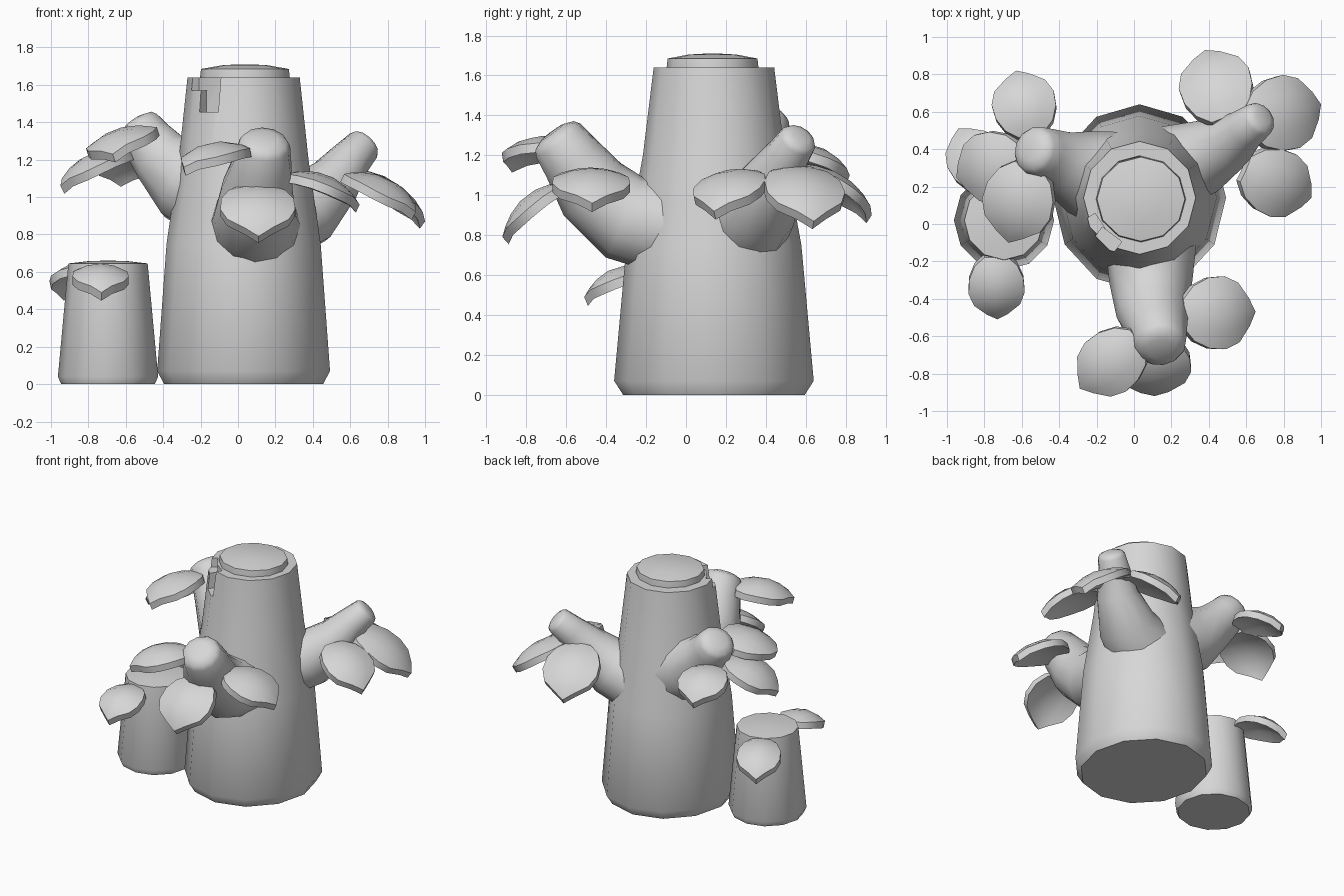
import bpy, bmesh, math
from mathutils import Vector, Matrix

if "Cube" in bpy.data.objects:
    bpy.data.objects.remove(bpy.data.objects["Cube"], do_unlink=True)

GREY = (0.68, 0.68, 0.68, 1.0)
mat = bpy.data.materials.new("plain grey")
mat.use_nodes = True
mat.diffuse_color = GREY
mat.node_tree.nodes["Principled BSDF"].inputs["Base Color"].default_value = GREY


def make(name, bm):
    bmesh.ops.remove_doubles(bm, verts=bm.verts, dist=0.0005)
    bmesh.ops.recalc_face_normals(bm, faces=bm.faces)
    me = bpy.data.meshes.new(name)
    bm.to_mesh(me)
    bm.free()
    ob = bpy.data.objects.new(name, me)
    bpy.context.collection.objects.link(ob)
    me.materials.append(mat)
    return ob


def activate(ob):
    bpy.ops.object.select_all(action='DESELECT')
    ob.select_set(True)
    bpy.context.view_layer.objects.active = ob


def smooth(ob, angle):
    activate(ob)
    bpy.ops.object.shade_smooth_by_angle(angle=math.radians(angle))


def skin(bm, rings):
    """Join equal rings of points into a closed tube."""
    rows = [[bm.verts.new(p) for p in r] for r in rings]
    n = len(rows[0])
    for a, b in zip(rows, rows[1:]):
        for i in range(n):
            j = (i + 1) % n
            bm.faces.new((a[i], a[j], b[j], b[i]))
    bm.faces.new(rows[0][::-1])
    bm.faces.new(rows[-1])


def lathe(name, cx, cy, profile, sides=12):
    """Stack of oval rings given as (x radius, y radius, z)."""
    bm = bmesh.new()
    skin(bm, [[(cx + rx * math.sin(k * math.tau / sides),
                cy + ry * math.cos(k * math.tau / sides), z)
               for k in range(sides)] for rx, ry, z in profile])
    return make(name, bm)


def branch(name, path, sides=12):
    """Tapered limb through (x, y, z, radius) stations, with a rounded end."""
    pts = [Vector(p[:3]) for p in path]
    rad = [p[3] for p in path]
    end = (pts[-1] - pts[-2]).normalized()
    tip, r = pts[-1], rad[-1]
    for step, f in ((0.22, 0.86), (0.36, 0.5)):
        pts.append(tip + end * r * step)
        rad.append(r * f)
    rings = []
    for i, p in enumerate(pts):
        d = (pts[min(i + 1, len(pts) - 1)] - pts[max(i - 1, 0)]).normalized()
        u = d.cross(Vector((0, 0, 1))).normalized()
        w = u.cross(d)
        rings.append([p + rad[i] * (u * math.cos(k * math.tau / sides)
                                    + w * math.sin(k * math.tau / sides))
                      for k in range(sides)])
    bm = bmesh.new()
    skin(bm, rings)
    smooth(make(name, bm), 60)


def leaf(name, base, tip, width, roll=0.0, arch=0.075, cup=0.05, thick=0.048):
    """Arched, round-backed leaf with a pointed tip."""
    b, e = Vector(base), Vector(tip)
    d = (e - b).normalized()
    side = Matrix.Rotation(roll, 3, d) @ d.cross(Vector((0, 0, 1))).normalized()
    up = side.cross(d)
    outline = ((0, .40), (.13, .76), (.33, .97), (.55, 1), (.74, .82), (.89, .38), (1, 0))
    bm = bmesh.new()
    rows = []
    for t, w in outline:
        c = b.lerp(e, t) + up * arch * 4 * t * (1 - t)
        rows.append([bm.verts.new(c + side * (v * w * width / 2) - up * (cup * (v * w) ** 2))
                     for v in (-1, -0.5, 0, 0.5, 1)])
    for p, q in zip(rows, rows[1:]):
        for i in range(4):
            bm.faces.new((p[i], p[i + 1], q[i + 1], q[i]))
    bmesh.ops.remove_doubles(bm, verts=bm.verts, dist=0.0005)
    # Thicken downwards
    top = list(bm.faces)
    geo = bmesh.ops.extrude_face_region(bm, geom=top, use_keep_orig=True)["geom"]
    for v in geo:
        if isinstance(v, bmesh.types.BMVert):
            v.co -= up * thick
    smooth(make(name, bm), 35)


# Main trunk with a chamfered foot and a bark rim
trunk = lathe("trunk", 0.03, 0.14, [(0.425, 0.455, 0), (0.462, 0.50, 0.07),
                                    (0.412, 0.438, 0.75), (0.347, 0.356, 1.20),
                                    (0.30, 0.302, 1.64), (0.225, 0.225, 1.64),
                                    (0.22, 0.22, 1.60)])

# Stepped notch broken out of the bark rim
for deg, width, low in ((233, 0.13, 1.455), (213, 0.12, 1.57)):
    bm = bmesh.new()
    bmesh.ops.create_cube(bm, size=1)
    bm.transform(Matrix.Translation((0.03, 0.14, low + 0.2))
                 @ Matrix.Rotation(math.radians(deg), 4, 'Z')
                 @ Matrix.Translation((0.345, 0, 0))
                 @ Matrix.Diagonal((0.2, width, 0.4, 1)))
    cutter = make("notch_cutter", bm)
    cutter.hide_render = True
    activate(trunk)
    mod = trunk.modifiers.new("notch", 'BOOLEAN')
    mod.operation = 'DIFFERENCE'
    mod.solver = 'EXACT'
    mod.object = cutter
    bpy.ops.object.modifier_apply(modifier=mod.name)
    bpy.data.objects.remove(cutter, do_unlink=True)
smooth(trunk, 48)

# Domed wood core showing above the rim
smooth(lathe("trunk_core", 0.037, 0.133, [(0.24, 0.23, 1.40), (0.24, 0.23, 1.64),
                                          (0.235, 0.225, 1.685), (0.12, 0.12, 1.705),
                                          (0.03, 0.03, 1.71)]), 50)

# Small stump
smooth(lathe("small_stump", -0.695, 0.02, [(0.25, 0.25, 0), (0.268, 0.268, 0.04),
                                           (0.212, 0.212, 0.645), (0.11, 0.11, 0.657),
                                           (0.03, 0.03, 0.66)]), 50)

# Branches
branch("front_branch", [(0.09, -0.05, 0.84, 0.25), (0.09, -0.31, 0.89, 0.222),
                        (0.10, -0.47, 1.03, 0.195), (0.13, -0.57, 1.18, 0.16),
                        (0.14, -0.64, 1.275, 0.14)])
branch("right_branch", [(0.20, 0.30, 0.87, 0.23), (0.37, 0.36, 0.935, 0.20),
                        (0.52, 0.44, 1.09, 0.145), (0.60, 0.51, 1.20, 0.112),
                        (0.67, 0.56, 1.275, 0.097)])
branch("left_branch", [(-0.10, 0.23, 1.02, 0.27), (-0.28, 0.28, 1.09, 0.23),
                       (-0.41, 0.34, 1.21, 0.165), (-0.49, 0.38, 1.31, 0.14),
                       (-0.53, 0.395, 1.365, 0.13)])

# Leaves: base, tip, width, roll
LEAVES = {
    "right_leaf_back": ((0.49, 0.57, 1.16), (0.38, 0.93, 0.90), 0.39, 0),
    "right_leaf_outer": ((0.62, 0.55, 1.15), (1.00, 0.64, 0.87), 0.40, 0),
    "right_leaf_front": ((0.60, 0.29, 1.13), (0.95, 0.14, 0.92), 0.36, 0),
    "front_leaf_right": ((0.27, -0.48, 1.13), (0.65, -0.47, 0.96), 0.39, 0),
    "front_leaf_left": ((0.02, -0.62, 1.27), (-0.29, -0.88, 1.16), 0.34, 0),
    "front_leaf_centre": ((0.10, -0.61, 1.07), (0.11, -0.92, 0.79), 0.40, 0),
    "left_leaf_back": ((-0.55, 0.48, 1.24), (-0.63, 0.82, 1.10), 0.34, 0),
    "left_leaf_outer": ((-0.60, 0.35, 1.25), (-0.95, 0.25, 1.06), 0.38, 0),
    "left_leaf_front": ((-0.57, 0.31, 1.35), (-0.67, -0.10, 1.23), 0.39, 0.25),
    "stump_leaf_front": ((-0.74, -0.18, 0.63), (-0.73, -0.51, 0.49), 0.30, 0),
    "stump_leaf_back": ((-0.77, 0.20, 0.64), (-0.94, 0.51, 0.49), 0.30, 0),
}
for name, (base, tip, width, roll) in LEAVES.items():
    leaf(name, base, tip, width, roll)
